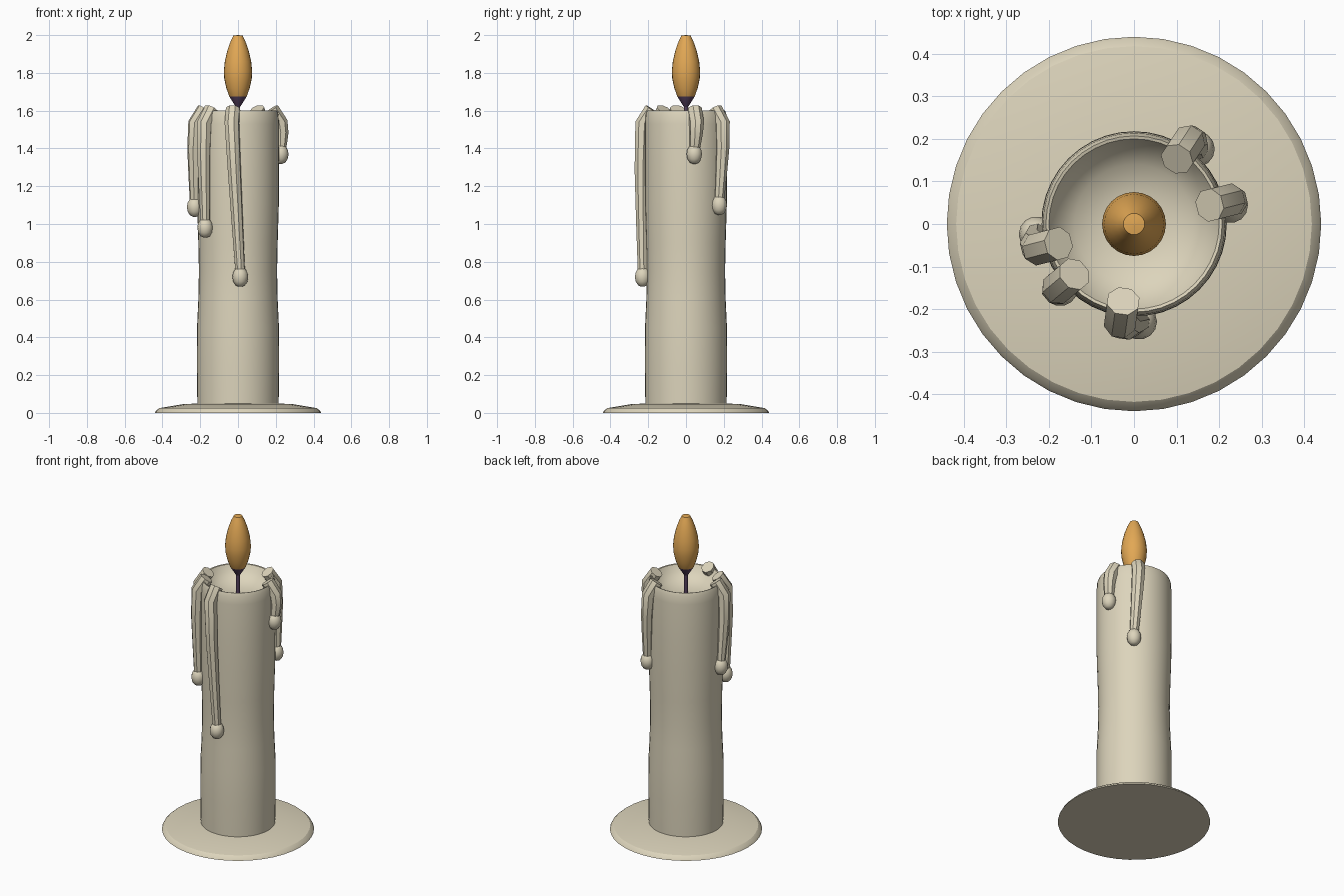
import bpy, bmesh, math
from mathutils import Vector

if "Cube" in bpy.data.objects:
    bpy.data.objects.remove(bpy.data.objects["Cube"])


def material(name, rgb):
    m = bpy.data.materials.new(name)
    m.diffuse_color = (*rgb, 1)
    m.use_nodes = True
    m.node_tree.nodes["Principled BSDF"].inputs["Base Color"].default_value = m.diffuse_color
    return m


WAX = material("cream wax", (0.72, 0.66, 0.50))
FLAME = material("amber flame", (0.76, 0.39, 0.09))
WICK = material("dark purple wick", (0.09, 0.05, 0.11))


def skin(name, rings, mats, angle=40, cap_start=True, cap_end=True):
    """Object from a list of equal-sized vertex rings."""
    bm = bmesh.new()
    loops = [[bm.verts.new(p) for p in ring] for ring in rings]
    n = len(loops[0])
    for a, b in zip(loops, loops[1:]):
        for i in range(n):
            j = (i + 1) % n
            bm.faces.new((a[i], a[j], b[j], b[i]))
    if cap_start:
        bm.faces.new(loops[0])
    if cap_end:
        bm.faces.new(loops[-1])
    bmesh.ops.recalc_face_normals(bm, faces=bm.faces)
    me = bpy.data.meshes.new(name)
    bm.to_mesh(me)
    bm.free()
    for m in mats:
        me.materials.append(m)
    ob = bpy.data.objects.new(name, me)
    bpy.context.collection.objects.link(ob)
    bpy.ops.object.select_all(action='DESELECT')
    ob.select_set(True)
    bpy.context.view_layer.objects.active = ob
    bpy.ops.object.shade_smooth_by_angle(angle=math.radians(angle))
    return ob


def lathe(name, profile, mats, sides=32, centre=(0, 0), angle=40):
    rings = [[(centre[0] + r * math.cos(2 * math.pi * i / sides),
               centre[1] + r * math.sin(2 * math.pi * i / sides), z)
              for i in range(sides)] for r, z in profile]
    return skin(name, rings, mats, angle)


def tube(name, path, radii, mats, sides=8):
    pts = [Vector(p) for p in path]
    rings = []
    for k, p in enumerate(pts):
        t = (pts[min(k + 1, len(pts) - 1)] - pts[max(k - 1, 0)]).normalized()
        radial = Vector((pts[0].x, pts[0].y, 0)).normalized()
        u = Vector((0, 0, 1)).cross(radial)
        u = (u - t * u.dot(t)).normalized()
        v = t.cross(u)
        rings.append([p + radii[k] * (u * math.cos(a) + v * math.sin(a))
                      for a in (2 * math.pi * (i + 0.5) / sides for i in range(sides))])
    return skin(name, rings, mats)


# Saucer
lathe("saucer", [(0.44, 0), (0.435, 0.01), (0.418, 0.025), (0.28, 0.048), (0.1, 0.05)],
      [WAX], 40, angle=30)

# Candle body with slight waist, rounded rim and melted bowl
lathe("candle_body",
      [(0.215, 0.03), (0.218, 0.25), (0.217, 0.45), (0.21, 0.6), (0.207, 0.75),
       (0.21, 0.9), (0.216, 1.1), (0.217, 1.3), (0.217, 1.53), (0.214, 1.58),
       (0.207, 1.6), (0.2, 1.598), (0.18, 1.56), (0.14, 1.525), (0.08, 1.505), (0.01, 1.5)],
      [WAX], 40)

# Wick
lathe("wick", [(0.011, 1.48), (0.011, 1.65)], [WICK], 10)

# Flame, dark at its base
flame = lathe("flame",
              [(0.008, 1.615), (0.024, 1.64), (0.046, 1.675), (0.062, 1.72), (0.073, 1.77),
               (0.075, 1.81), (0.07, 1.86), (0.056, 1.92), (0.04, 1.965), (0.025, 1.997),
               (0.002, 2.0)], [FLAME, WICK], 24)
for f in flame.data.polygons:
    f.material_index = 1 if f.center.z < 1.675 else 0

# Wax drips: start angle, end angle (degrees), bead height
DRIPS = [(262, 273, 0.72), (220, 221, 0.98), (194.5, 186, 1.09), (14, 11, 1.37), (56.5, 50, 1.10)]
for n, (a0, a1, zb) in enumerate(DRIPS, 1):
    def at(f, r, z):
        a = math.radians(a0 + (a1 - a0) * f)
        return (r * math.cos(a), r * math.sin(a), z)
    h = 1.53 - zb
    path = [at(0, 0.183, 1.608), at(0, 0.232, 1.535), at(0.3, 0.238, 1.53 - 0.3 * h),
            at(0.65, 0.234, 1.53 - 0.65 * h), at(1, 0.23, zb + 0.02)]
    tube(f"wax_drip_{n}", path, [0.04, 0.04, 0.036, 0.031, 0.026], [WAX])
    # Bead hanging at the tip
    x, y, _ = at(1, 0.23, zb)
    lathe(f"wax_bead_{n}",
          [(0.008, zb - 0.052), (0.024, zb - 0.045), (0.037, zb - 0.026), (0.042, zb),
           (0.038, zb + 0.022), (0.028, zb + 0.04), (0.015, zb + 0.05)],
          [WAX], 14, (x, y), 60)
